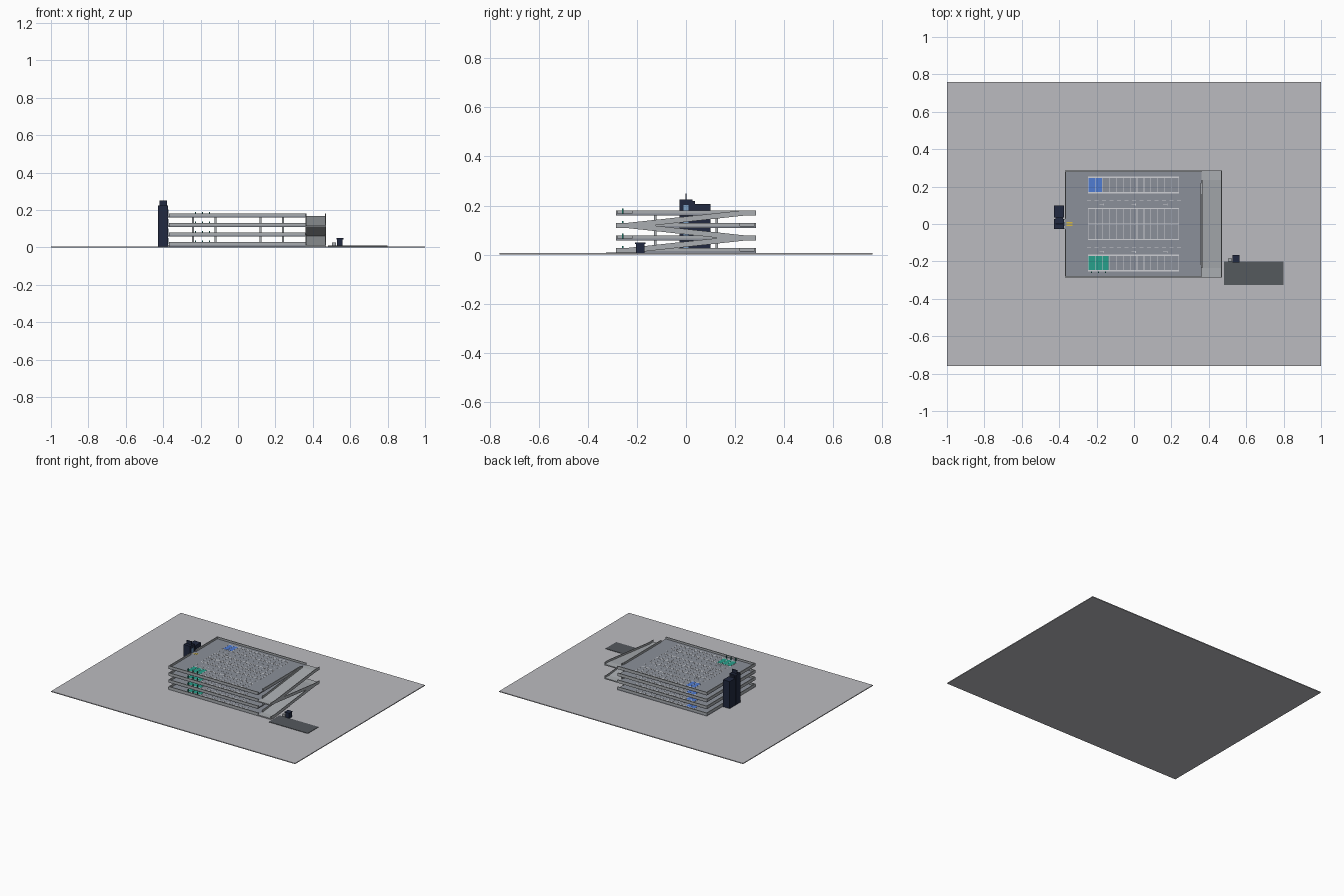
import bpy, bmesh, math
from mathutils import Matrix, Vector

if "Cube" in bpy.data.objects:
    bpy.data.objects.remove(bpy.data.objects["Cube"])


def mat(name, r, g, b):
    m = bpy.data.materials.new(name)
    m.diffuse_color = (r, g, b, 1)
    m.use_nodes = True
    m.node_tree.nodes["Principled BSDF"].inputs["Base Color"].default_value = m.diffuse_color
    return m


GROUND = mat("pavement", .5, .5, .53)
DECK = mat("deck_concrete", .26, .28, .32)
EDGE = mat("pale_concrete", .4, .42, .44)
LINE = mat("line_paint", .62, .63, .66)
NAVY = mat("navy_cladding", .015, .022, .05)
GLASS = mat("glass", .2, .35, .55)
BLUE = mat("blue_bay", .08, .2, .65)
GREEN = mat("green_bay", .02, .35, .26)
ASPHALT = mat("asphalt", .09, .1, .11)
YELLOW = mat("yellow_paint", .7, .5, .05)


def boxes(name, specs, material):
    """One object made from boxes given as (x0, x1, y0, y1, z0, z1)."""
    bm = bmesh.new()
    for x0, x1, y0, y1, z0, z1 in specs:
        m = Matrix.Translation(((x0 + x1) / 2, (y0 + y1) / 2, (z0 + z1) / 2))
        bmesh.ops.create_cube(bm, size=1, matrix=m @ Matrix.Diagonal((x1 - x0, y1 - y0, z1 - z0, 1)))
    return finish(name, bm, material)


def finish(name, bm, material):
    bmesh.ops.recalc_face_normals(bm, faces=bm.faces)
    me = bpy.data.meshes.new(name)
    bm.to_mesh(me)
    bm.free()
    me.materials.append(material)
    ob = bpy.data.objects.new(name, me)
    bpy.context.collection.objects.link(ob)
    return ob


def side_profile(name, pts, x0, x1, material):
    """Extrude a (y, z) outline along x."""
    bm = bmesh.new()
    f = bm.faces.new([bm.verts.new((x0, y, z)) for y, z in pts])
    ext = bmesh.ops.extrude_face_region(bm, geom=[f])
    bmesh.ops.translate(bm, vec=Vector((x1 - x0, 0, 0)),
                        verts=[v for v in ext["geom"] if isinstance(v, bmesh.types.BMVert)])
    return finish(name, bm, material)


# main dimensions
X0, X1, Y = -.37, .362, .285
RISE, BASE, SLAB, WALL = .051, .006, .008, .022
BAY0, BAYS, BW = -.245, 13, .0373
BAY1 = BAY0 + BAYS * BW
T = .006
RX = .47

# site
boxes("site_ground", [(-1, 1, -.76, .76, 0, BASE)], GROUND)
boxes("entrance_road", [(.48, .8, -.325, -.2, BASE, .009)], ASPHALT)
boxes("ticket_booth", [(.53, .56, -.203, -.17, BASE, .043), (.526, .564, -.207, -.166, .043, .049)], NAVY)
boxes("barrier_machine", [(.503, .525, -.2, -.185, BASE, .025)], EDGE)

for i in range(4):
    z = BASE + i * RISE
    top = z + SLAB
    pz = top + .0008
    # slab and perimeter parapet
    boxes(f"deck_{i}", [(X0, X1, -Y, Y, z, top)], DECK)
    boxes(f"parapet_{i}", [
        (X0, X1, -Y, -Y + T, z, z + WALL), (X0, X1, Y - T, Y, z, z + WALL),
        (X0, X0 + T, -Y, -.03, z, z + WALL), (X0, X0 + T, .03, Y, z, z + WALL),
        (X1 - T, X1, -.22, .22, z, z + WALL)], EDGE)

    # bay lines: outline of each row plus dividers
    lines = []
    for y0, y1 in ((-.25, -.167), (-.083, 0), (0, .083), (.167, .25)):
        lines += [(BAY0, BAY1, y - .003, y + .003, top, pz) for y in (y0, y1)]
        lines += [(BAY0 + k * BW - .0015, BAY0 + k * BW + .0015, y0, y1, top, pz)
                  for k in range(BAYS + 1)]
    # dashed lane centres and direction marks
    for s in (-1, 1):
        lines += [(x * .04 - .01, x * .04 + .01, s * .127 - .001, s * .127 + .001, top, pz)
                  for x in range(-6, 7)]
        for x in (-.17, 0, .17):
            y = s * .127 - .022
            lines += [(x - .014, x + .01, y - .0015, y + .0015, top, pz),
                      (x + .006, x + .01, y - .005, y + .005, top, pz)]
    boxes(f"bay_lines_{i}", lines, LINE)

    # coloured bays, chargers and crossing
    boxes(f"accessible_bays_{i}", [(BAY0 + k * BW + .003, BAY0 + (k + 1) * BW - .002, .172, .247, top, pz)
                                   for k in range(2)], BLUE)
    boxes(f"charging_bays_{i}", [(BAY0 + k * BW + .003, BAY0 + (k + 1) * BW - .002, -.247, -.172, top, pz)
                                 for k in range(3)], GREEN)
    boxes(f"chargers_{i}", [(BAY0 + (k + .5) * BW - .003, BAY0 + (k + .5) * BW + .003, -.261, -.255, top, top + .022)
                            for k in range(3)], GREEN)
    boxes(f"crossing_{i}", [(-.36, -.33, k * .008 - .002, k * .008 + .002, top, pz)
                            for k in (-1, 0, 1)], YELLOW)

    # columns up to the next deck
    if i < 3:
        boxes(f"columns_{i}", [(x - .005, x + .005, y - .005, y + .005, top, z + RISE)
                               for x in (-.24, -.12, .12, .24) for y in (-.125, .125)], EDGE)

    # landing at alternating ends
    s = 1 if i % 2 else -1
    ya, yb = sorted((s * .235, s * Y))
    boxes(f"ramp_landing_{i}", [(X1, RX, ya, yb, z, top)], EDGE)
    boxes(f"landing_wall_{i}", [(RX - .004, RX, ya, yb, top, z + WALL)], EDGE)

# zigzag ramps with thin side walls
for i in range(3):
    s = 1 if i % 2 else -1
    a, b = s * .235, -s * .235
    za = BASE + i * RISE
    zb = za + RISE
    side_profile(f"ramp_{i}", [(a, za), (b, zb), (b, zb + SLAB), (a, za + SLAB)], X1, RX, EDGE)
    for n, x in (("inner", X1), ("outer", RX - .004)):
        side_profile(f"ramp_{n}_wall_{i}",
                     [(a, za + SLAB), (b, zb + SLAB), (b, zb + WALL), (a, za + WALL)], x, x + .004, EDGE)

# lift tower and stair tower
boxes("lift_tower", [(-.428, -.374, -.026, .026, BASE, .225)], NAVY)
boxes("stair_tower", [(-.428, -.374, .034, .1, BASE, .206)], NAVY)
boxes("tower_link", [(-.42, -.38, .026, .036, BASE, .218)], NAVY)
boxes("roof_blade", [(-.42, -.38, -.003, .003, .225, .25)], NAVY)
boxes("lift_glass", [(-.375, -.372, -.011, .011, BASE + i * RISE + .01, BASE + i * RISE + .044)
                     for i in range(4)], GLASS)
boxes("tower_bridges", [(-.375, X0, -.026, .026, BASE + i * RISE, BASE + i * RISE + SLAB)
                        for i in range(4)], EDGE)
